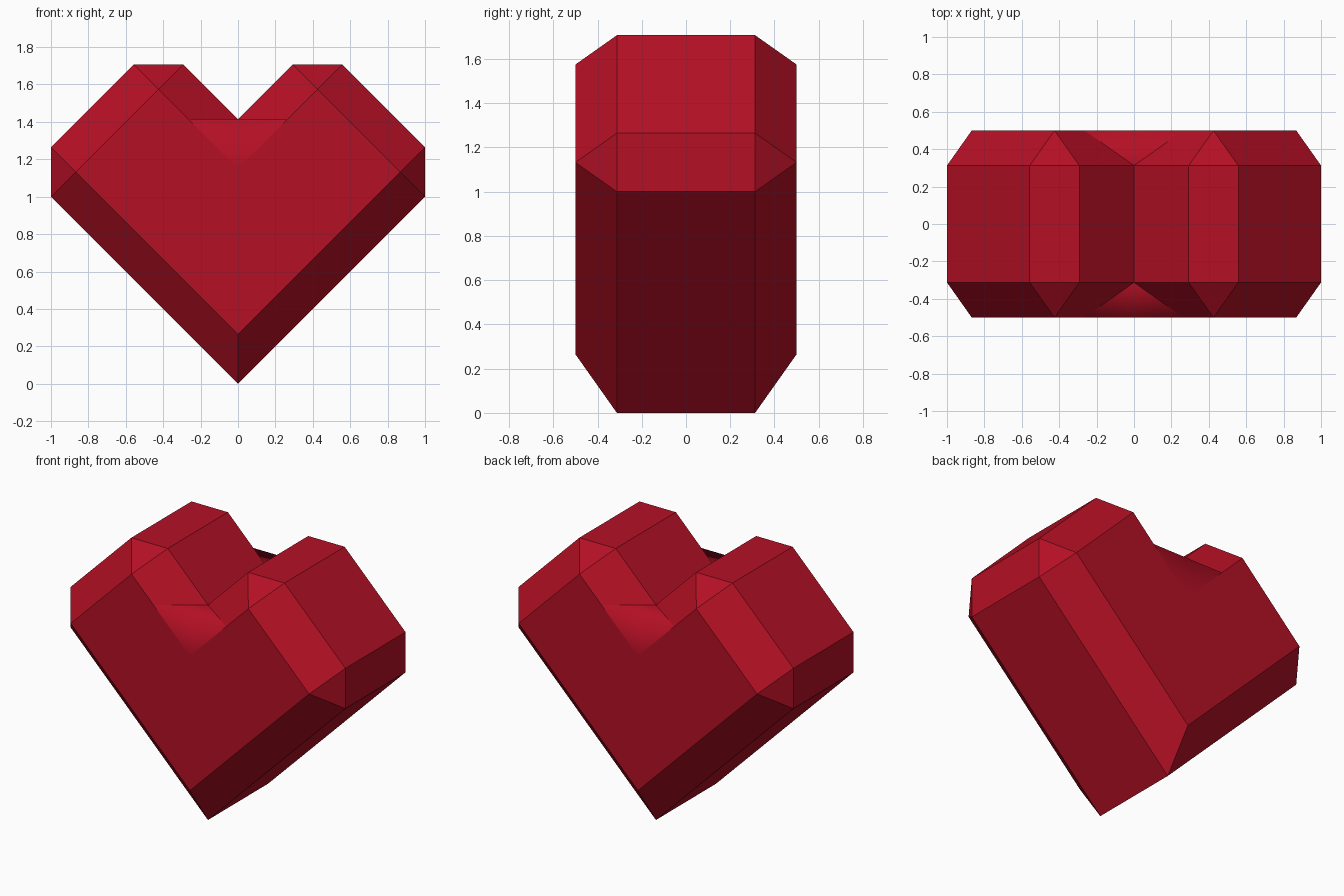
import bpy
import bmesh

cube = bpy.data.objects.get("Cube")
if cube:
    bpy.data.objects.remove(cube, do_unlink=True)

red = bpy.data.materials.new("deep_red")
red.use_nodes = True
colour = (0.456, 0.005, 0.018, 1)
red.diffuse_color = colour
red.node_tree.nodes["Principled BSDF"].inputs["Base Color"].default_value = colour

# Half outlines (x, z): the rim and the smaller flat face
RIM = [(0, 0), (1, 1), (1, 1.265), (0.5575, 1.7075), (0.2925, 1.7075), (0, 1.415)]
TIP, SIDE, PEAK, NOTCH = (0, 0.265), (0.8675, 1.1325), (0.425, 1.575), (0, 1.15)
FILL, FILL_MID = (0.265, 1.415), (0, 1.415)
RIM_Y, FACE_Y = 0.3125, 0.5

bm = bmesh.new()


def face(points, smooth=False):
    f = bm.faces.new([bm.verts.new(p) for p in points])
    f.smooth = smooth


for sx in (1, -1):
    def at(p, y):
        return (p[0] * sx, y, p[1])

    # Rim walls
    for a, b in zip(RIM, RIM[1:]):
        face([at(a, -RIM_Y), at(b, -RIM_Y), at(b, RIM_Y), at(a, RIM_Y)])

    for sy in (1, -1):
        r = [at(p, RIM_Y * sy) for p in RIM]
        tip, side, peak, notch, fill, mid = [
            at(p, FACE_Y * sy) for p in (TIP, SIDE, PEAK, NOTCH, FILL, FILL_MID)]
        # Flat heart face
        face([tip, side, peak, fill, notch])
        # Chamfers and corner facets
        face([r[0], r[1], side, tip])
        face([r[1], r[2], side])
        face([r[2], r[3], peak, side])
        face([r[3], r[4], peak])
        face([r[4], r[5], fill, peak])
        # Small fill at the bottom of the notch
        face([r[5], fill, mid], True)
        face([fill, notch, mid], True)

bmesh.ops.remove_doubles(bm, verts=bm.verts, dist=0.0005)
bmesh.ops.recalc_face_normals(bm, faces=bm.faces)
mesh = bpy.data.meshes.new("heart")
bm.to_mesh(mesh)
bm.free()
mesh.materials.append(red)
heart = bpy.data.objects.new("heart", mesh)
bpy.context.collection.objects.link(heart)
